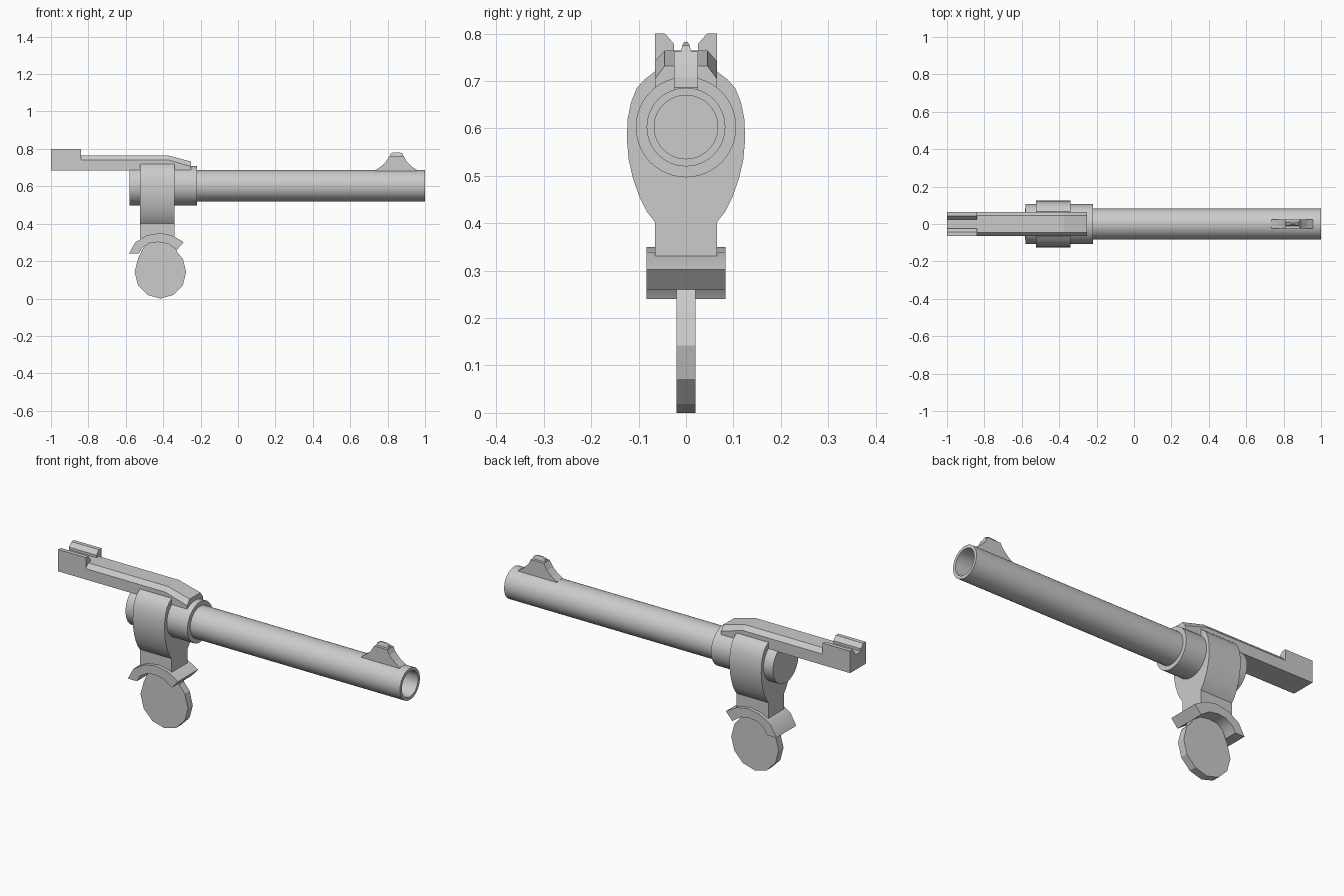
import bpy, bmesh, math
from math import sin, cos, pi

if "Cube" in bpy.data.objects:
    bpy.data.objects.remove(bpy.data.objects["Cube"])


def finish(name, verts, faces, smooth=False):
    me = bpy.data.meshes.new(name)
    me.from_pydata(verts, [], faces)
    bm = bmesh.new()
    bm.from_mesh(me)
    bmesh.ops.remove_doubles(bm, verts=bm.verts, dist=1e-5)
    bmesh.ops.recalc_face_normals(bm, faces=bm.faces)
    bm.to_mesh(me)
    bm.free()
    ob = bpy.data.objects.new(name, me)
    bpy.context.collection.objects.link(ob)
    if smooth:
        bpy.ops.object.select_all(action='DESELECT')
        ob.select_set(True)
        bpy.context.view_layer.objects.active = ob
        bpy.ops.object.shade_smooth_by_angle(angle=math.radians(32))
    return ob


def loft(name, sections, smooth=False):
    """Skin matching closed sections and cap both ends."""
    n = len(sections[0])
    verts = [p for s in sections for p in s]
    faces = [(k*n+i, k*n+(i+1) % n, (k+1)*n+(i+1) % n, (k+1)*n+i)
             for k in range(len(sections)-1) for i in range(n)]
    faces += [tuple(range(n)), tuple(range(len(verts)-n, len(verts)))]
    return finish(name, verts, faces, smooth)


def prism_x(name, yz, x0, x1, smooth=False):
    return loft(name, [[(x, y, z) for y, z in yz] for x in (x0, x1)], smooth)


def prism_y(name, xz, half, smooth=False):
    return loft(name, [[(x, y, z) for x, z in xz] for y in (-half, half)], smooth)


def lathe_x(name, profile, zc, closed, n=48):
    """Revolve (x, radius) points about a horizontal x axis."""
    m = len(profile)
    verts = [(x, r*cos(2*pi*i/n), zc+r*sin(2*pi*i/n)) for x, r in profile for i in range(n)]
    faces = [(k*n+i, k*n+(i+1) % n, (k+1) % m*n+(i+1) % n, (k+1) % m*n+i)
             for k in range(m if closed else m-1) for i in range(n)]
    if not closed:
        faces += [tuple(range(n)), tuple(range((m-1)*n, m*n))]
    return finish(name, verts, faces, True)


def mirrored(half):
    return half + [(-y, z) for y, z in reversed(half)]


AXIS = 0.603

# hollow tube and its thicker collar
lathe_x("tube", [(-0.24, 0.083), (1, 0.083), (1, 0.067), (-0.24, 0.067)], AXIS, True)
lathe_x("collar", [(-0.58, 0.106), (-0.22, 0.106)], AXIS, False)

# egg-shaped clamp with straight neck
egg = [(0.065, 0.32), (0.065, 0.402), (0.083, 0.425), (0.098, 0.455), (0.112, 0.495),
       (0.121, 0.535), (0.125, 0.58), (0.123, 0.62), (0.116, 0.655), (0.104, 0.685),
       (0.088, 0.703), (0.066, 0.72)]
prism_x("clamp", mirrored(egg), -0.525, -0.34, True)

# curved saddle, longer on the rear side
prism_y("saddle", [(-0.583, 0.24), (-0.55, 0.30), (-0.487, 0.338), (-0.417, 0.35),
                   (-0.353, 0.338), (-0.29, 0.302), (-0.327, 0.26), (-0.374, 0.293),
                   (-0.428, 0.302), (-0.47, 0.297), (-0.512, 0.272), (-0.53, 0.24)], 0.083, True)

# flat twelve-sided disc with a stub into the saddle
disc = [(-0.415+0.138*sin(pi*i/6), 0.142-0.142*cos(pi*i/6)) for i in range(-4, 5)]
disc += [(-0.325, 0.248), (-0.34, 0.285), (-0.415, 0.31), (-0.49, 0.295), (-0.512, 0.262)]
prism_y("disc", disc, 0.02)

# top rail with chamfered edges, sloping down at its front
rail = []
for x, top, edge in ((-1, 0.765, 0.742), (-0.375, 0.765, 0.742), (-0.25, 0.732, 0.705)):
    rail.append([(x, y, z) for y, z in mirrored([(0.065, 0.685), (0.065, edge), (0.045, top)])])
loft("rail", rail)

# rear sight ears
for side, label in ((1, "left"), (-1, "right")):
    ear = [(0.065, 0.685), (0.065, 0.80), (0.044, 0.80), (0.025, 0.778), (0.025, 0.685)]
    prism_x("rear_sight_" + label, [(side*y, z) for y, z in ear], -1, -0.84)

# front sight ramp and tapered blade
prism_y("front_sight_base", [(0.735, 0.675), (0.735, 0.686), (0.765, 0.706), (0.79, 0.73),
                             (0.81, 0.762), (0.886, 0.762), (0.898, 0.737), (0.925, 0.709),
                             (0.958, 0.686), (0.958, 0.675)], 0.025)
loft("front_sight_blade", [[(0.848+sx*a, sy*b, z) for sx, sy in ((-1, -1), (1, -1), (1, 1), (-1, 1))]
                           for a, b, z in ((0.038, 0.012, 0.755), (0.032, 0.008, 0.775), (0.015, 0.004, 0.782))])
